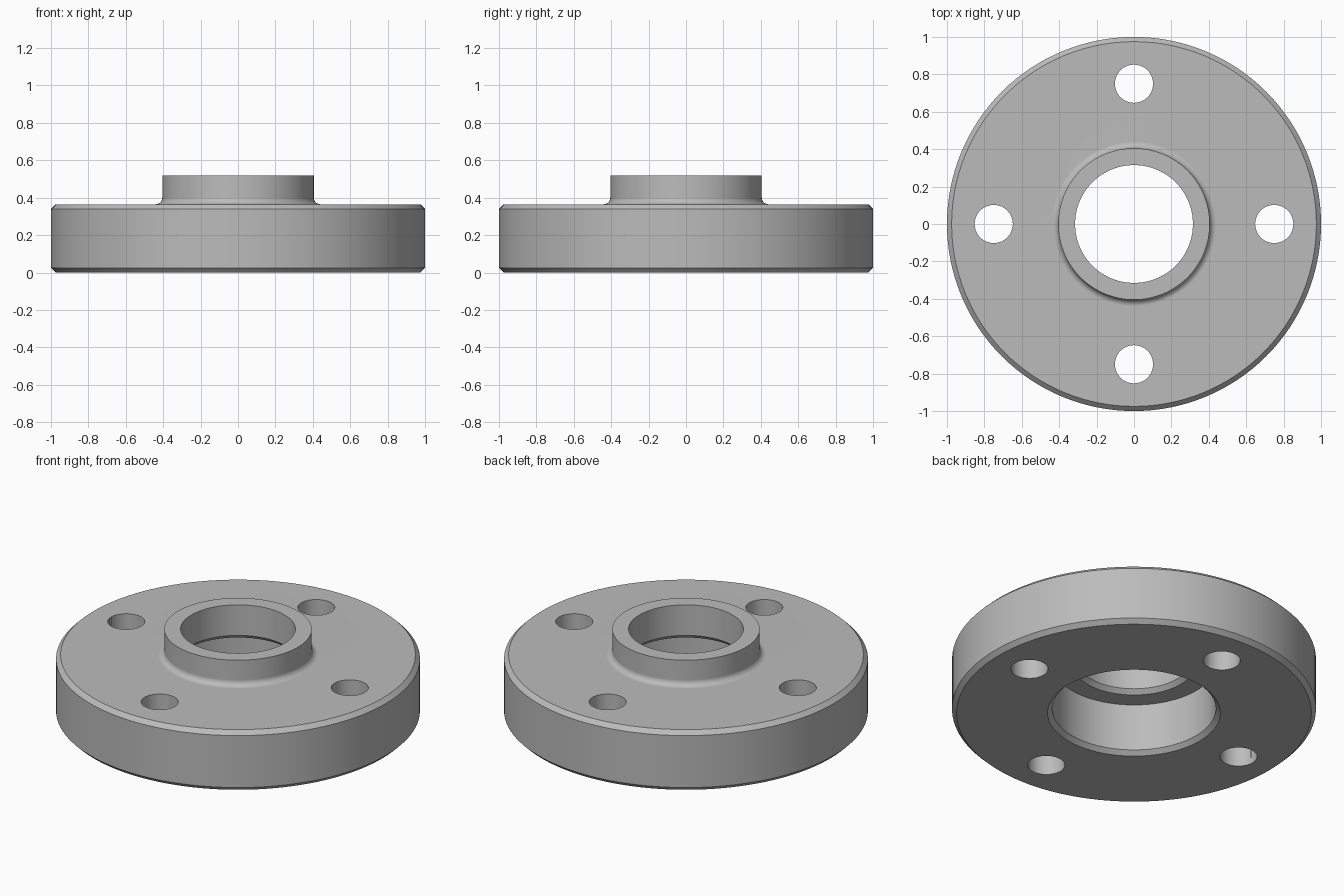
import bpy, bmesh
from math import sin, cos, pi, radians
from mathutils import Vector

if "Cube" in bpy.data.objects:
    bpy.data.objects.remove(bpy.data.objects["Cube"])

RIM, HUB, BORE, RECESS = 1.0, 0.405, 0.315, 0.45
PLATE_TOP, HUB_TOP, LEDGE = 0.365, 0.52, 0.31
CHAMFER, FILLET = 0.025, 0.035
BOLT_CIRCLE, BOLT_RADIUS = 0.75, 0.102
SEGMENTS, FILLET_STEPS = 128, 8

steel = bpy.data.materials.new("grey_steel")
steel.use_nodes = True
colour = (0.5, 0.5, 0.5, 1)
steel.diffuse_color = colour
steel.node_tree.nodes["Principled BSDF"].inputs["Base Color"].default_value = colour

# Cross-section as (radius, height), from the recess around the rim to the bore
fillet = []
for i in range(FILLET_STEPS + 1):
    a = pi / 2 * i / FILLET_STEPS
    fillet.append((HUB + FILLET * (1 - sin(a)), PLATE_TOP + FILLET * (1 - cos(a))))
profile = [
    (RECESS, LEDGE), (RECESS, CHAMFER), (RECESS + CHAMFER, 0),
    (RIM - CHAMFER, 0), (RIM, CHAMFER),
    (RIM, PLATE_TOP - CHAMFER), (RIM - CHAMFER, PLATE_TOP),
    *fillet,
    (HUB, HUB_TOP), (BORE, HUB_TOP),
    (BORE, LEDGE + CHAMFER), (BORE + CHAMFER, LEDGE),
]

# Flange body, turned around the z axis
bm = bmesh.new()
verts = [bm.verts.new((r, 0, z)) for r, z in profile]
edges = [bm.edges.new((v, verts[(i + 1) % len(verts)])) for i, v in enumerate(verts)]
bmesh.ops.spin(bm, geom=verts + edges, cent=(0, 0, 0), axis=(0, 0, 1),
               angle=2 * pi, steps=SEGMENTS, use_merge=True)
bmesh.ops.remove_doubles(bm, verts=bm.verts[:], dist=1e-5)
bmesh.ops.recalc_face_normals(bm, faces=bm.faces[:])
mesh = bpy.data.meshes.new("flange")
bm.to_mesh(mesh)
bm.free()
mesh.materials.append(steel)
flange = bpy.data.objects.new("flange", mesh)
bpy.context.collection.objects.link(flange)

# Four bolt holes
for i in range(4):
    a = i * pi / 2
    bpy.ops.mesh.primitive_cylinder_add(
        vertices=48, radius=BOLT_RADIUS, depth=1,
        location=Vector((cos(a), sin(a), 0)) * BOLT_CIRCLE)
    cutter = bpy.context.object
    cutter.name = "bolt_hole_cutter"
    cutter.hide_render = True
    cutter.data.materials.append(steel)
    bpy.ops.object.select_all(action="DESELECT")
    flange.select_set(True)
    bpy.context.view_layer.objects.active = flange
    cut = flange.modifiers.new("bolt_hole", "BOOLEAN")
    cut.operation, cut.solver, cut.object = "DIFFERENCE", "EXACT", cutter
    bpy.ops.object.modifier_apply(modifier=cut.name)
    bpy.data.objects.remove(cutter)

# Smooth round walls and fillet, crisp chamfers and flat faces
bpy.ops.object.shade_smooth_by_angle(angle=radians(30))
weighted = flange.modifiers.new("weighted_normals", "WEIGHTED_NORMAL")
weighted.keep_sharp = True
